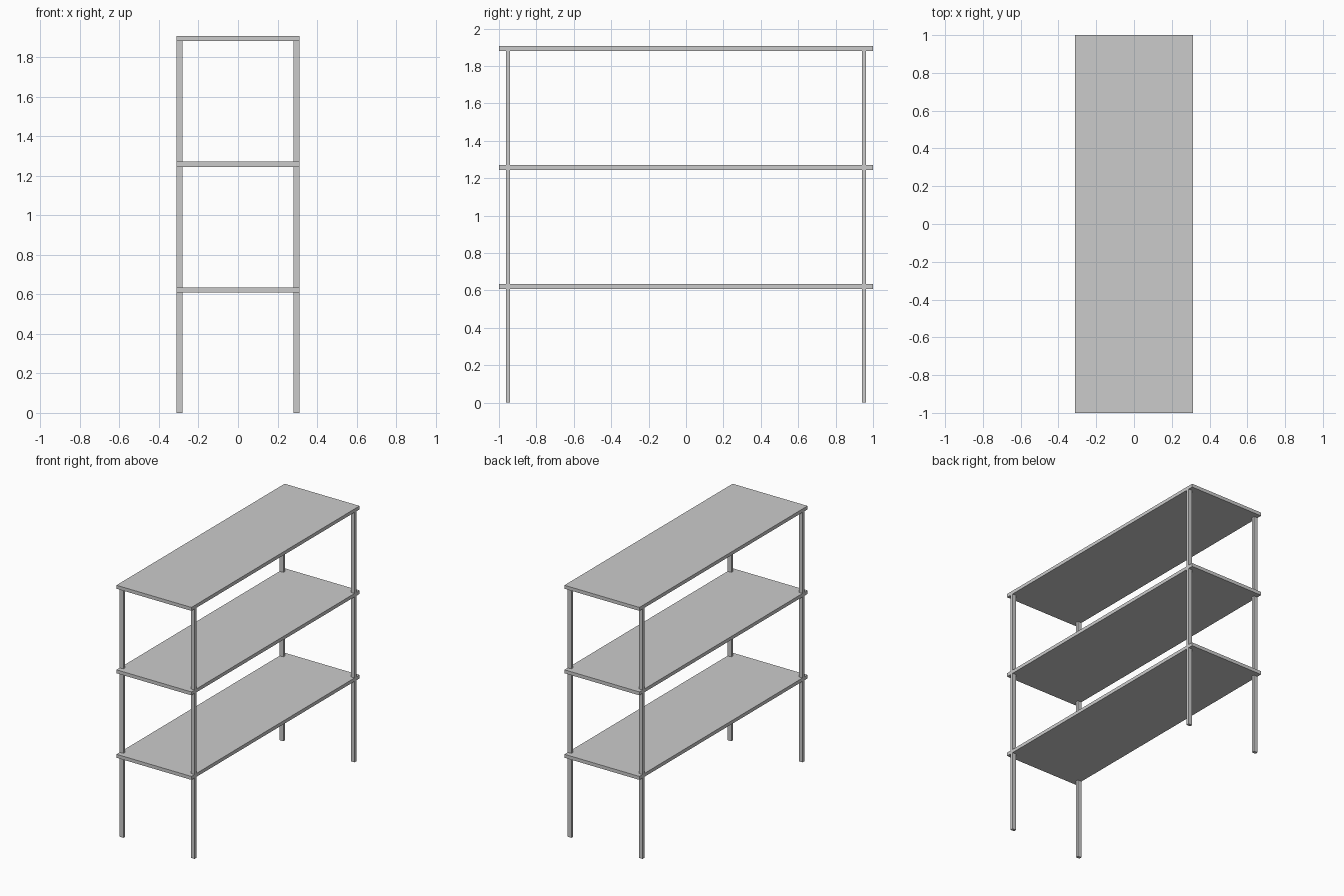
import bpy

if "Cube" in bpy.data.objects:
    bpy.data.objects.remove(bpy.data.objects["Cube"])

HALF_X, HALF_Y = 0.312, 1.0
SHELF_T = 0.026
TOPS = (0.635, 1.271, 1.907)
LEG_X, LEG_Y = 0.031, 0.022


def box(name, size, centre):
    bpy.ops.mesh.primitive_cube_add(size=1, location=centre)
    ob = bpy.context.object
    ob.name = name
    ob.scale = size
    bpy.ops.object.transform_apply(location=False, rotation=False, scale=True)
    return ob


# Three flat shelves
for name, top in zip(("lower_shelf", "middle_shelf", "top_shelf"), TOPS):
    box(name, (2 * HALF_X, 2 * HALF_Y, SHELF_T), (0, 0, top - SHELF_T / 2))

# Four posts, flush with the long edges and set in from the shelf ends
leg_h = TOPS[-1] - SHELF_T
for sx, side in ((-1, "left"), (1, "right")):
    for sy, end in ((-1, "front"), (1, "back")):
        box(f"{end}_{side}_leg", (LEG_X, LEG_Y, leg_h),
            (sx * (HALF_X - LEG_X / 2), sy * 0.951, leg_h / 2))
